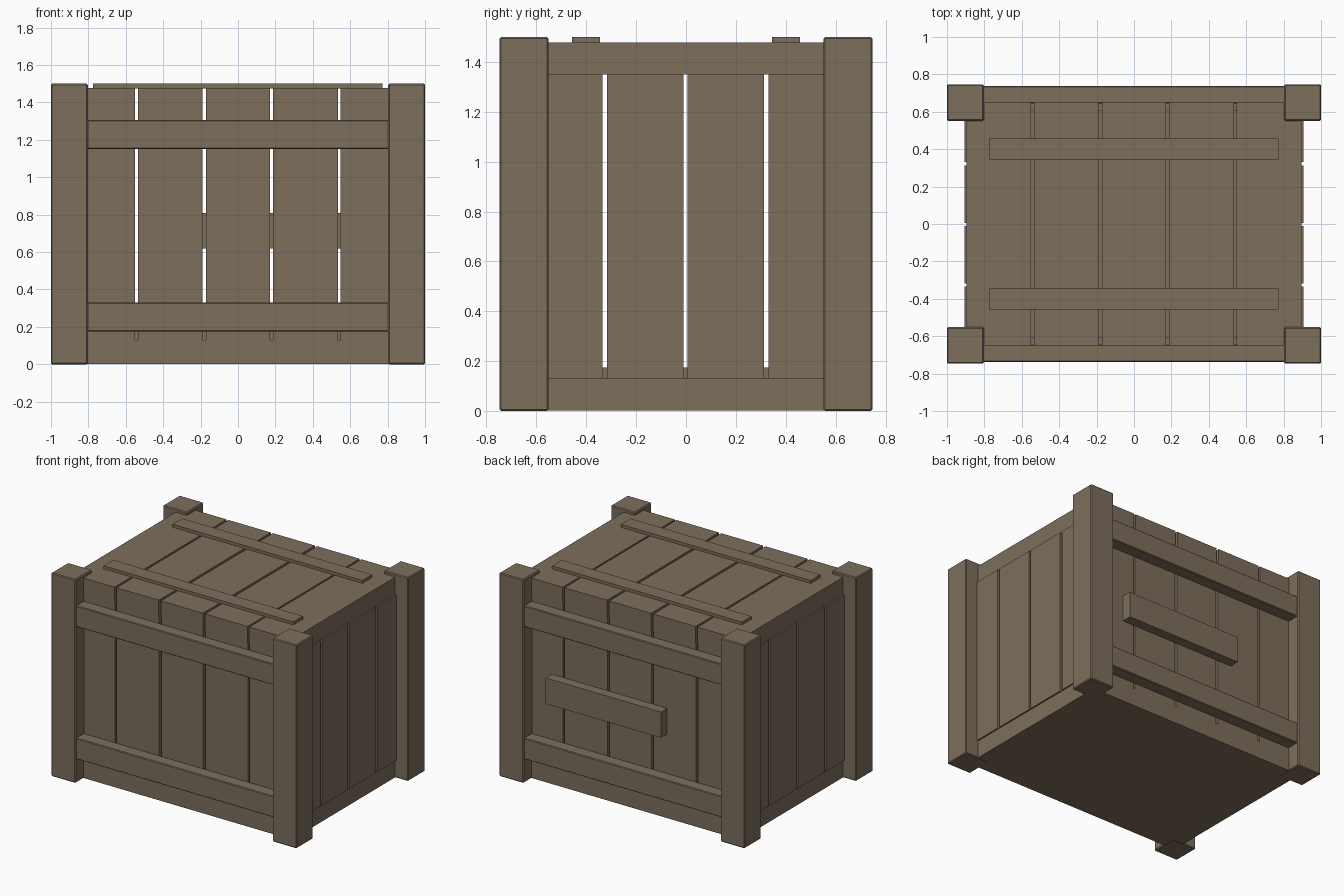
import bpy, bmesh

if "Cube" in bpy.data.objects:
    bpy.data.objects.remove(bpy.data.objects["Cube"])

wood = bpy.data.materials.new("weathered_wood")
wood.diffuse_color = (0.205, 0.157, 0.107, 1)
wood.use_nodes = True
wood.node_tree.nodes["Principled BSDF"].inputs["Base Color"].default_value = wood.diffuse_color


def box(name, x, y, z, bevel=0.0):
    """Box from (min, max) ranges on each axis, with an optional small chamfer."""
    bm = bmesh.new()
    bmesh.ops.create_cube(bm, size=1)
    for v in bm.verts:
        v.co = [r[0] + (c + 0.5) * (r[1] - r[0]) for c, r in zip(v.co, (x, y, z))]
    if bevel:
        bmesh.ops.bevel(bm, geom=bm.edges[:], offset=bevel, segments=1,
                        affect='EDGES', profile=0.5)
    me = bpy.data.meshes.new(name)
    bm.to_mesh(me)
    bm.free()
    me.materials.append(wood)
    ob = bpy.data.objects.new(name, me)
    bpy.context.collection.objects.link(ob)
    return ob


def span(a, b, s):
    """Range a..b on the side given by sign s."""
    return (a, b) if s > 0 else (-b, -a)


# Plank ranges along x (front, back, lid) and along y (sides)
X_PLANKS = [(-0.895, -0.55), (-0.535, -0.19), (-0.172, 0.17), (0.188, 0.535), (0.548, 0.895)]
Y_PLANKS = [(-0.645, -0.335), (-0.317, -0.011), (0.006, 0.313), (0.331, 0.645)]

# Base and raised inner floor
box("base", (-0.895, 0.895), (-0.65, 0.65), (0.002, 0.13))
box("floor", (-0.865, 0.865), (-0.61, 0.61), (0.13, 0.175))

# Corner posts
for sx in (-1, 1):
    for sy in (-1, 1):
        box("corner_post", span(0.803, 1.0, sx), span(0.552, 0.747, sy), (0, 1.5), 0.006)

# Front and back walls with their rails
for s, side in ((-1, "front"), (1, "back")):
    for x in X_PLANKS:
        box(side + "_plank", x, span(0.61, 0.648, s), (0.13, 1.35))
    for z in ((0.175, 0.33), (1.15, 1.305)):
        box(side + "_rail", (-0.806, 0.806), span(0.645, 0.738, s), z, 0.005)

# Side walls
for s, side in ((-1, "left"), (1, "right")):
    for y in Y_PLANKS:
        box(side + "_plank", span(0.865, 0.906, s), y, (0.13, 1.35))

# Lid planks and battens
for x in X_PLANKS:
    box("lid_plank", x, (-0.653, 0.653), (1.35, 1.478))
for s in (-1, 1):
    box("lid_batten", (-0.775, 0.772), span(0.345, 0.457, s), (1.475, 1.5))

# Off-centre board on the back
box("back_board", (-0.30, 0.64), (0.645, 0.72), (0.62, 0.81))
